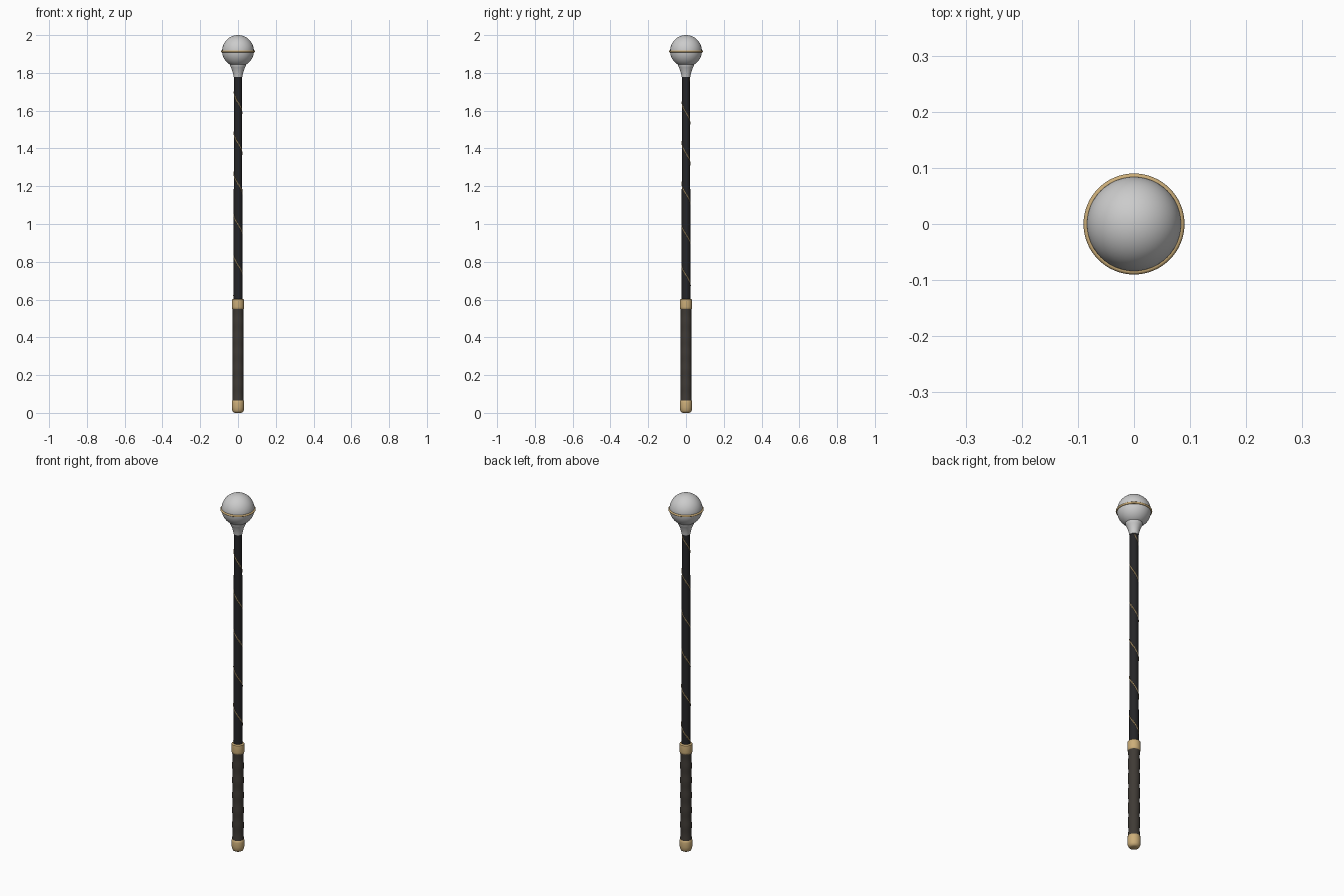
import bpy, bmesh, math

cube = bpy.data.objects.get("Cube")
if cube:
    bpy.data.objects.remove(cube, do_unlink=True)


def material(name, rgb):
    mat = bpy.data.materials.new(name)
    mat.use_nodes = True
    mat.diffuse_color = (*rgb, 1)
    mat.node_tree.nodes["Principled BSDF"].inputs["Base Color"].default_value = (*rgb, 1)
    return mat


silver = material("silver", (0.6, 0.6, 0.6))
gold = material("gold", (0.6, 0.42, 0.19))
black = material("black", (0.018, 0.018, 0.02))
leather = material("dark leather", (0.05, 0.043, 0.036))


def smooth(obj, mat):
    obj.data.materials.append(mat)
    bpy.ops.object.select_all(action="DESELECT")
    obj.select_set(True)
    bpy.context.view_layer.objects.active = obj
    bpy.ops.object.shade_smooth_by_angle(angle=math.radians(40))
    return obj


def lathe(name, profile, mat, sides=32):
    """Spin (radius, height) points around z and cap both ends."""
    bm = bmesh.new()
    rings = []
    for r, z in profile:
        rings.append([bm.verts.new((r * math.cos(math.tau * i / sides),
                                    r * math.sin(math.tau * i / sides), z))
                      for i in range(sides)])
    for low, high in zip(rings, rings[1:]):
        for i in range(sides):
            j = (i + 1) % sides
            bm.faces.new((low[i], low[j], high[j], high[i]))
    bm.faces.new(rings[0][::-1])
    bm.faces.new(rings[-1])
    mesh = bpy.data.meshes.new(name)
    bm.to_mesh(mesh)
    bm.free()
    obj = bpy.data.objects.new(name, mesh)
    bpy.context.collection.objects.link(obj)
    return smooth(obj, mat)


# Handle: rounded end cap, softly ridged grip, collar
lathe("end_cap", [(0.018, 0), (0.026, 0.004), (0.031, 0.014), (0.033, 0.03),
                  (0.033, 0.055), (0.031, 0.064), (0.027, 0.068)], gold)
grip = []
for i in range(49):
    t = i / 48
    grip.append((0.029 + 0.0009 * math.cos(math.tau * 6 * t), 0.06 + 0.5 * t))
lathe("grip", grip, leather)
lathe("collar", [(0.028, 0.548), (0.032, 0.552), (0.033, 0.56), (0.033, 0.592),
                 (0.032, 0.6), (0.027, 0.604)], gold)

# Tapered shaft
shaft_low, shaft_high, r_low, r_high = 0.58, 1.79, 0.024, 0.021
lathe("shaft", [(r_low, shaft_low), (r_high, shaft_high)], black)

# Spiral cord, mostly sunk into the shaft
pitch, start, stop = 0.215, 0.61, 1.77
curve = bpy.data.curves.new("spiral_cord", "CURVE")
curve.dimensions = "3D"
curve.bevel_depth = 0.004
curve.bevel_resolution = 2
curve.use_fill_caps = True
count = 200
spline = curve.splines.new("POLY")
spline.points.add(count - 1)
for i, point in enumerate(spline.points):
    z = start + (stop - start) * i / (count - 1)
    angle = -math.pi / 2 - math.tau * (z - 0.783) / pitch
    r = r_low + (r_high - r_low) * (z - shaft_low) / (shaft_high - shaft_low) - 0.0025
    point.co = (r * math.cos(angle), r * math.sin(angle), z, 1)
cord = bpy.data.objects.new("spiral_cord", curve)
bpy.context.collection.objects.link(cord)
bpy.ops.object.select_all(action="DESELECT")
cord.select_set(True)
bpy.context.view_layer.objects.active = cord
bpy.ops.object.convert(target="MESH")
smooth(bpy.context.object, gold)

# Flared neck under the head
lathe("neck", [(0.023, 1.777), (0.025, 1.79), (0.030, 1.81), (0.037, 1.828),
               (0.043, 1.84), (0.043, 1.846)], silver)

# Ball head with a band at its equator
radius, centre = 0.084, 1.916
bpy.ops.mesh.primitive_uv_sphere_add(segments=48, ring_count=32, radius=radius,
                                     location=(0, 0, centre))
ball = bpy.context.object
ball.name = "ball_head"
smooth(ball, silver)
bpy.ops.mesh.primitive_torus_add(major_radius=0.0845, minor_radius=0.0055,
                                 major_segments=64, minor_segments=12,
                                 location=(0, 0, centre - 0.002))
band = bpy.context.object
band.name = "equator_band"
smooth(band, gold)
